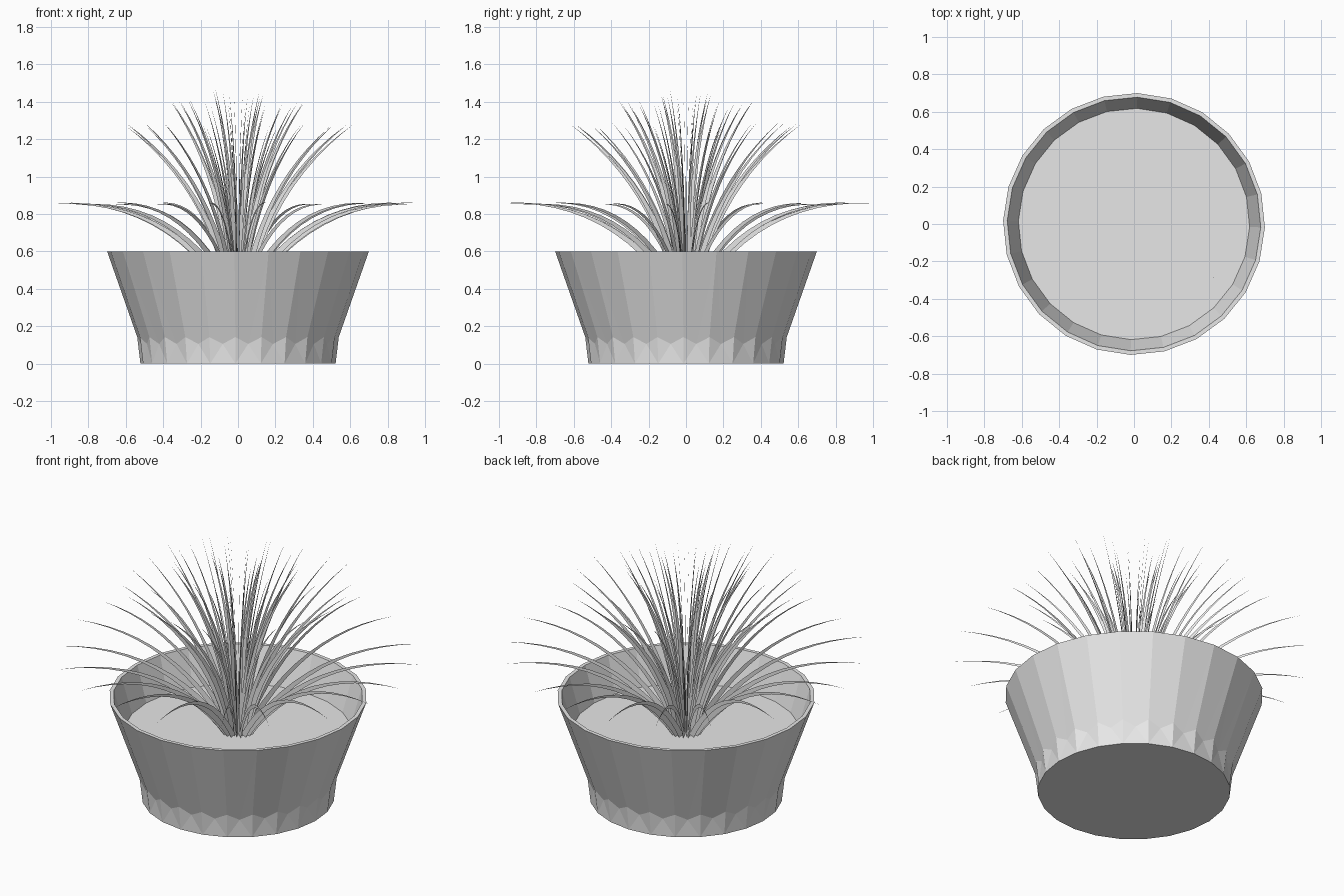
import bpy, math, random
from mathutils import Vector

random.seed(4)
if "Cube" in bpy.data.objects:
    bpy.data.objects.remove(bpy.data.objects["Cube"])

GREY = (0.8, 0.8, 0.8, 1)
mat = bpy.data.materials.new("light grey")
mat.use_nodes = True
mat.diffuse_color = GREY
mat.node_tree.nodes["Principled BSDF"].inputs["Base Color"].default_value = GREY

SIDES = 24
TURN = math.radians(-1.5)


def add_mesh(name, verts, faces):
    me = bpy.data.meshes.new(name)
    me.from_pydata(verts, [], faces)
    me.update()
    me.materials.append(mat)
    ob = bpy.data.objects.new(name, me)
    bpy.context.collection.objects.link(ob)
    return ob


def ring(r, z, n=SIDES):
    return [(r * math.cos(TURN + math.tau * i / n),
             r * math.sin(TURN + math.tau * i / n), z) for i in range(n)]


# Pot: foot, zigzag shoulder, flared wall, thin rim, inner wall
bottom = ring(0.522, 0.0)
rim, lip, floor = ring(0.70, 0.60), ring(0.678, 0.60), ring(0.61, 0.36)
shoulder = []
for i in range(SIDES * 2):
    # corners sit high, the middles of the sides sit low
    z = 0.142 if i % 2 == 0 else 0.105
    r = 0.531 + (z - 0.12) * 0.36
    if i % 2:
        r *= math.cos(math.pi / SIDES)
    a = TURN + math.tau * i / (SIDES * 2)
    shoulder.append((r * math.cos(a), r * math.sin(a), z))
verts = bottom + shoulder + rim + lip + floor
B, S, R, L, F = 0, SIDES, SIDES * 3, SIDES * 4, SIDES * 5
faces = [tuple(reversed(range(SIDES)))]
for i in range(SIDES):
    j = (i + 1) % SIDES
    s0, s1, s2 = S + 2 * i, S + 2 * i + 1, S + 2 * j
    faces += [(B + i, s1, s0), (B + i, B + j, s1), (B + j, s2, s1),
              (s0, s1, R + i), (s1, R + j, R + i), (s1, s2, R + j),
              (R + i, R + j, L + j, L + i),
              (L + i, L + j, F + j, F + i)]
add_mesh("pot", verts, faces)

# Soil disc
add_mesh("soil", ring(0.619, 0.39), [tuple(range(SIDES))])


def blade_tier(name, count, base_r, ctrl, tip, width, phase, vary):
    """Ring of arched, tapering blades, each a flat strip in a vertical plane."""
    verts, faces, steps = [], [], 12
    p0 = Vector((base_r, 0.375))
    for k in range(count):
        a = math.tau * (k + phase) / count + random.uniform(-0.05, 0.05)
        s = 1 - random.uniform(0, vary)
        p1 = Vector((ctrl[0] * s, ctrl[1]))
        p2 = Vector((tip[0] * s, tip[1] - (1 - s) * 0.3))
        start = len(verts)
        for i in range(steps + 1):
            t = i / steps
            p = p0 * (1 - t) ** 2 + p1 * 2 * t * (1 - t) + p2 * t * t
            d = ((p1 - p0) * (1 - t) + (p2 - p1) * t).normalized()
            n = Vector((-d.y, d.x)) * width * (1 - t) / 2
            sides = (p + n, p - n) if i < steps else (p,)
            verts += [(q.x * math.cos(a), q.x * math.sin(a), q.y) for q in sides]
        for i in range(steps - 1):
            v = start + 2 * i
            faces.append((v, v + 1, v + 3, v + 2))
        v = start + 2 * (steps - 1)
        faces.append((v, v + 1, v + 2))
    add_mesh(name, verts, faces)


# Grass blades, from the low spreading ring to the upright centre
blade_tier("outer_blades", 20, 0.05, (0.40, 0.885), (1.00, 0.86), 0.042, 0.5, 0.04)
blade_tier("middle_blades", 20, 0.04, (0.17, 0.95), (0.64, 1.29), 0.042, 0.0, 0.08)
blade_tier("inner_blades", 20, 0.03, (0.08, 1.00), (0.37, 1.41), 0.040, 0.5, 0.12)
blade_tier("centre_blades", 12, 0.02, (0.02, 1.05), (0.15, 1.47), 0.038, 0.25, 0.2)
